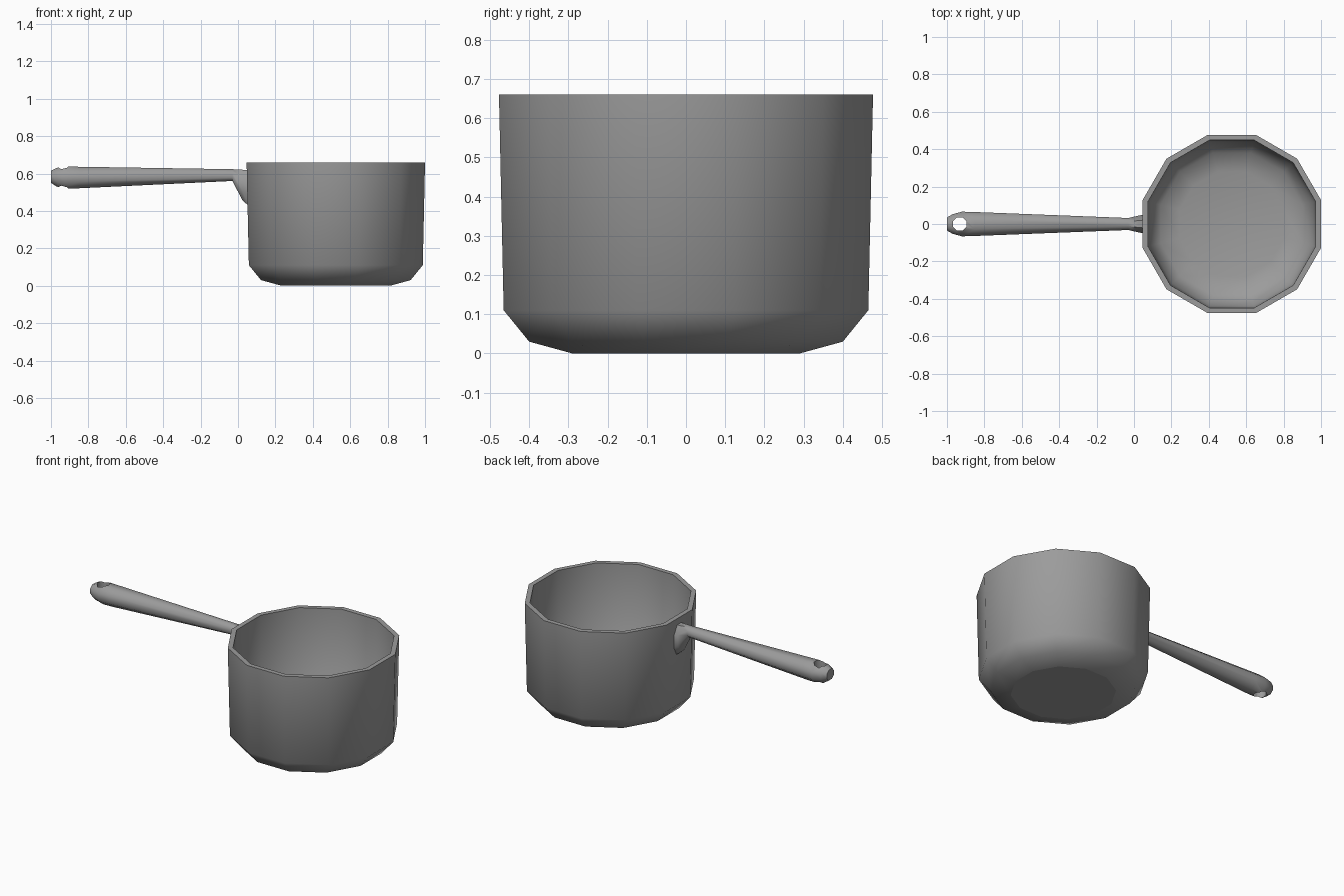
import bpy
import bmesh
from math import cos, sin, pi, radians
from mathutils import Vector

cube = bpy.data.objects.get("Cube")
if cube:
    bpy.data.objects.remove(cube, do_unlink=True)

metal = bpy.data.materials.new("grey_metal")
metal.use_nodes = True
metal.diffuse_color = (0.33, 0.33, 0.33, 1)
metal.node_tree.nodes["Principled BSDF"].inputs["Base Color"].default_value = metal.diffuse_color


def loft(name, rings, sharp_caps=False):
    """Skin a list of point rings and cap both ends."""
    bm = bmesh.new()
    loops = [[bm.verts.new(p) for p in ring] for ring in rings]
    n = len(loops[0])
    for a, b in zip(loops, loops[1:]):
        for i in range(n):
            j = (i + 1) % n
            bm.faces.new((a[i], a[j], b[j], b[i]))
    caps = [bm.faces.new(loops[0]), bm.faces.new(loops[-1])]
    bmesh.ops.recalc_face_normals(bm, faces=bm.faces)
    if sharp_caps:
        for edge in caps[0].edges:
            edge.smooth = False
    mesh = bpy.data.meshes.new(name)
    bm.to_mesh(mesh)
    bm.free()
    mesh.materials.append(metal)
    obj = bpy.data.objects.new(name, mesh)
    bpy.context.collection.objects.link(obj)
    return obj


def activate(obj):
    bpy.ops.object.select_all(action='DESELECT')
    obj.select_set(True)
    bpy.context.view_layer.objects.active = obj


def polygon(sides):
    """Unit polygon with flats on the axes (apothem 1)."""
    r = 1 / cos(pi / sides)
    return [(r * cos((i + 0.5) * 2 * pi / sides), r * sin((i + 0.5) * 2 * pi / sides))
            for i in range(sides)]


# Pot: outside from the base up, over the rim, down the inside
POT_X = 0.523
profile = [(0.29, 0), (0.40, 0.03), (0.465, 0.11), (0.477, 0.66),
           (0.448, 0.66), (0.435, 0.12), (0.38, 0.055), (0.28, 0.03)]
pot = loft("pot", [[Vector((POT_X + r * c, r * s, z)) for c, s in polygon(12)]
                   for r, z in profile], sharp_caps=True)

# Handle: stations of x, half width, underside, top
stations = [(-1.0, 0.035, 0.55, 0.615), (-0.97, 0.052, 0.53, 0.63),
            (-0.92, 0.066, 0.52, 0.637), (-0.85, 0.064, 0.521, 0.636),
            (-0.03, 0.032, 0.56, 0.623), (0.025, 0.045, 0.455, 0.62),
            (0.06, 0.052, 0.425, 0.62)]
handle = loft("handle", [[Vector((x, w * c, (lo + hi) / 2 + (hi - lo) / 2 * s))
                          for c, s in polygon(8)] for x, w, lo, hi in stations])

# Hanging hole through the handle's end
cutter = loft("hole_cutter", [[Vector((-0.931 + 0.036 * c, 0.036 * s, z))
                               for c, s in polygon(8)] for z in (0.4, 0.8)])
cutter.hide_render = True
cut = handle.modifiers.new("hanging_hole", 'BOOLEAN')
cut.operation = 'DIFFERENCE'
cut.solver = 'EXACT'
cut.object = cutter
activate(handle)
bpy.ops.object.modifier_apply(modifier=cut.name)
bpy.data.objects.remove(cutter, do_unlink=True)

# Smooth metal with crisp rim and hole
for obj in (pot, handle):
    activate(obj)
    bpy.ops.object.shade_smooth_by_angle(angle=radians(50), keep_sharp_edges=True)
